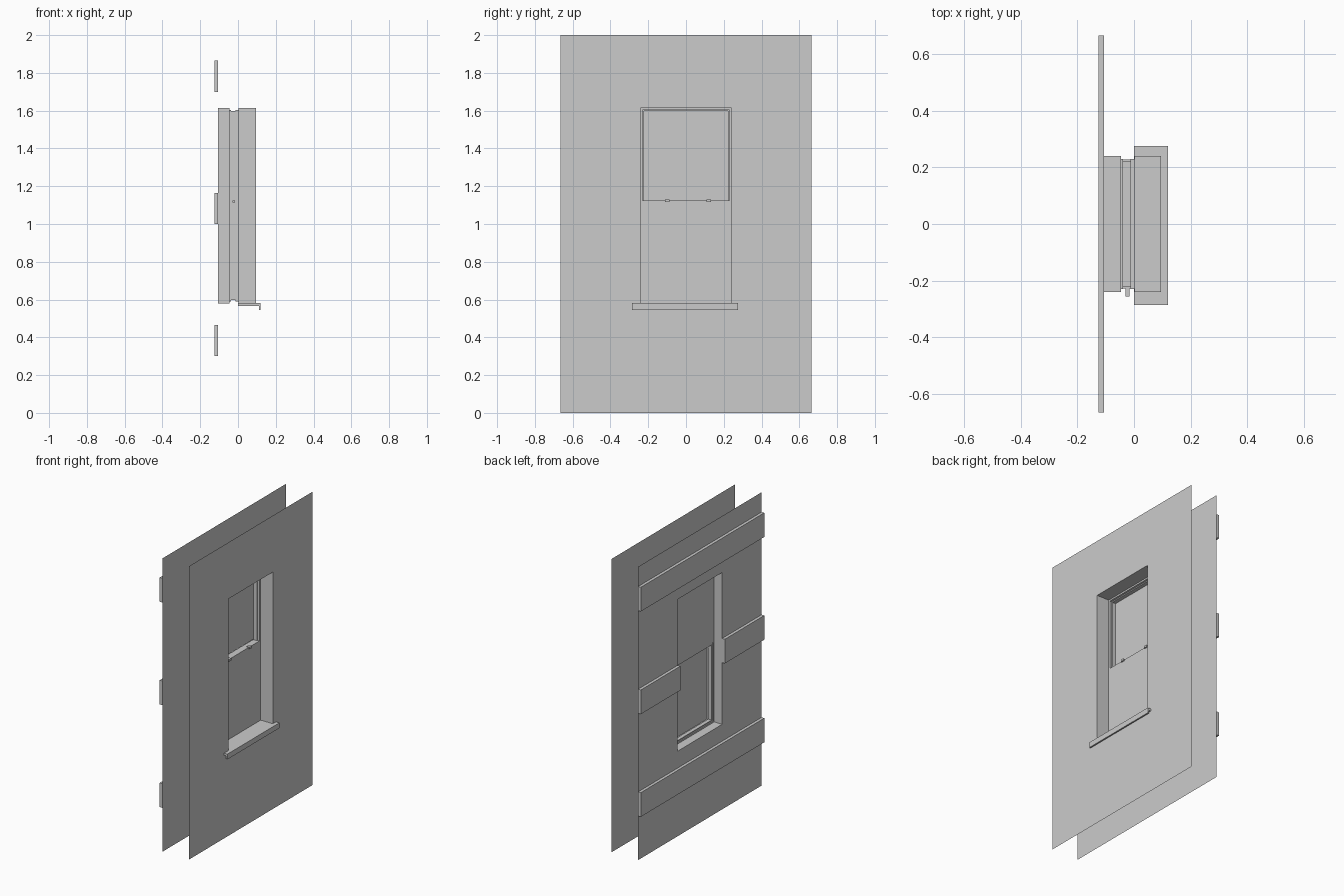
import bpy, bmesh

cube = bpy.data.objects.get("Cube")
if cube:
    bpy.data.objects.remove(cube, do_unlink=True)

GREY = (0.6, 0.6, 0.6, 1.0)
grey = bpy.data.materials.new("plain_grey")
grey.use_nodes = True
grey.diffuse_color = GREY
grey.node_tree.nodes["Principled BSDF"].inputs["Base Color"].default_value = GREY

W, BOTTOM, TOP = 0.24, 0.58, 1.615    # window opening
RAIL = 1.125                          # height where the sashes meet
HALF, HEIGHT = 0.665, 2.0             # wall panel
OUT, IN = 0.095, -0.105               # wall sheet positions


def finish(name, bm):
    mesh = bpy.data.meshes.new(name)
    bm.to_mesh(mesh)
    bm.free()
    mesh.materials.append(grey)
    obj = bpy.data.objects.new(name, mesh)
    bpy.context.collection.objects.link(obj)
    return obj


def box(name, x, y, z):
    bm = bmesh.new()
    bmesh.ops.create_cube(bm, size=1)
    for v in bm.verts:
        for i, (lo, hi) in enumerate((x, y, z)):
            v.co[i] = lo if v.co[i] < 0 else hi
    return finish(name, bm)


def ring(bm, x, half, lo, hi):
    return [bm.verts.new((x, y, z)) for y, z in
            ((-half, lo), (half, lo), (half, hi), (-half, hi))]


def loft(name, sections, inward=True):
    """Bridge rectangular rings into an open surface."""
    bm = bmesh.new()
    rings = [ring(bm, *s) for s in sections]
    for a, b in zip(rings, rings[1:]):
        for i in range(4):
            j = (i + 1) % 4
            f = [a[i], a[j], b[j], b[i]]
            bm.faces.new(f if inward else f[::-1])
    return finish(name, bm)


def inset(x, d):
    return (x, W - d, BOTTOM + d, TOP - d)


def pane(name, x, half, lo, hi):
    bm = bmesh.new()
    bm.faces.new(ring(bm, x, half, lo, hi))
    return finish(name, bm)


# Wall sheets with the window opening
for name, x, facing in (("outer_wall", OUT, True), ("inner_wall", IN, False)):
    loft(name, [(x, HALF, 0, HEIGHT), inset(x, 0)], facing)

# Reveals and stepped frame running between both sheets
loft("window_frame", [inset(IN, 0), inset(-0.045, 0), inset(-0.045, 0.011),
                      inset(-0.038, 0.011), inset(-0.038, 0.018),
                      inset(-0.012, 0.018), inset(-0.012, 0.011),
                      inset(0.002, 0.011), inset(0.002, 0), inset(OUT, 0)])

# Sash panes, the lower one standing in front
pane("upper_pane", -0.043, W - 0.002, RAIL, TOP)
pane("lower_pane", 0.003, W, BOTTOM, RAIL)
box("meeting_rail", (-0.042, 0.002), (-W + 0.012, W - 0.012), (RAIL - 0.012, RAIL))

# Latches on the meeting rail and the small side stop
for i, y in enumerate((-0.1, 0.12)):
    box(f"sash_latch_{i}", (-0.012, 0.012), (y - 0.012, y + 0.012), (RAIL - 0.008, RAIL + 0.006))
box("side_stop", (-0.03, -0.015), (-0.255, -0.215), (RAIL - 0.01, RAIL))

# Sill with a drip lip
box("sill", (0, 0.12), (-0.285, 0.275), (0.566, 0.581))
box("sill_lip", (0.11, 0.12), (-0.285, 0.275), (0.545, 0.566))

# Battens on the inner sheet, the middle one split by the window
depth = (IN - 0.02, IN)
for name, z in (("lower_batten", 0.3), ("upper_batten", 1.7)):
    box(name, depth, (-HALF, HALF), (z, z + 0.165))
for name, span in (("middle_batten_right", (-HALF, -W)), ("middle_batten_left", (W, HALF))):
    box(name, depth, span, (1.0, 1.165))
